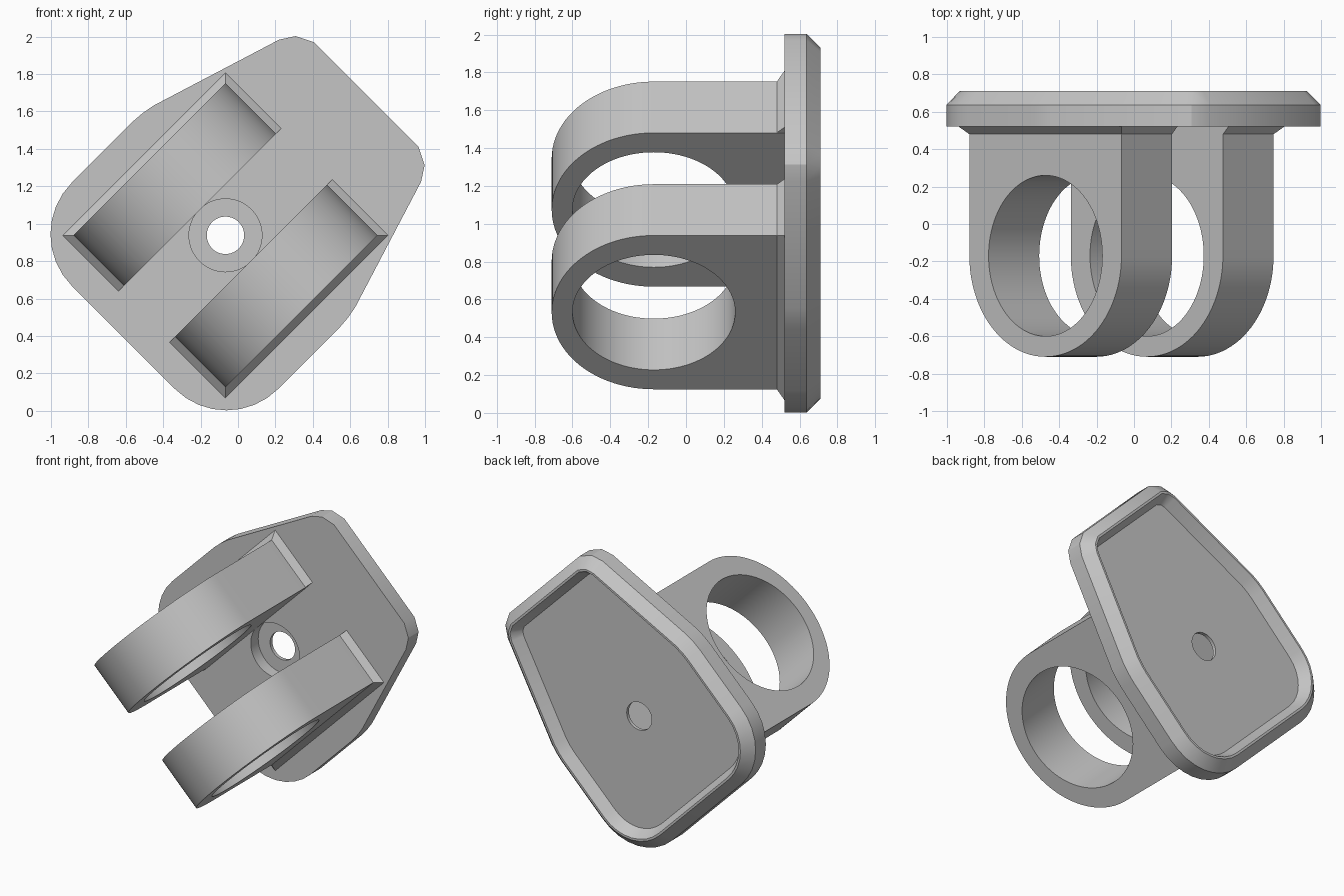
import bpy, bmesh, math
from mathutils import Vector

cube = bpy.data.objects.get("Cube")
if cube:
    bpy.data.objects.remove(cube, do_unlink=True)

grey = bpy.data.materials.new("plain grey")
grey.use_nodes = True
colour = (0.56, 0.56, 0.56, 1)
grey.diffuse_color = colour
grey.node_tree.nodes["Principled BSDF"].inputs["Base Color"].default_value = colour


def place(u, v, y):
    """Bracket axes (u along, v across), turned 45 degrees about y."""
    s = math.sqrt(0.5)
    return Vector((-0.067 + (u - v) * s, y, 0.938 + (u + v) * s))


def loft(name, rings):
    """Skin matching rings of (u, v, y) points and cap both ends."""
    bm = bmesh.new()
    loops = [[bm.verts.new(place(*p)) for p in ring] for ring in rings]
    n = len(loops[0])
    for a, b in zip(loops, loops[1:]):
        for i in range(n):
            j = (i + 1) % n
            bm.faces.new((a[i], a[j], b[j], b[i]))
    bm.faces.new(loops[0])
    bm.faces.new(loops[-1])
    bmesh.ops.recalc_face_normals(bm, faces=bm.faces)
    mesh = bpy.data.meshes.new(name)
    bm.to_mesh(mesh)
    bm.free()
    mesh.materials.append(grey)
    ob = bpy.data.objects.new(name, mesh)
    bpy.context.collection.objects.link(ob)
    return ob


def select(ob):
    bpy.ops.object.select_all(action='DESELECT')
    ob.select_set(True)
    bpy.context.view_layer.objects.active = ob


def cut(ob, cutter):
    cutter.hide_render = True
    mod = ob.modifiers.new("hole", 'BOOLEAN')
    mod.operation = 'DIFFERENCE'
    mod.solver = 'EXACT'
    mod.object = cutter
    select(ob)
    bpy.ops.object.modifier_apply(modifier=mod.name)
    bpy.data.objects.remove(cutter, do_unlink=True)


def circle(r, n=64):
    return [(r * math.cos(k * math.tau / n), r * math.sin(k * math.tau / n)) for k in range(n)]


def inset(pts, d):
    """Move every side of a convex counter-clockwise outline inward by d."""
    out = []
    for i, p in enumerate(pts):
        p = Vector(p)
        e1 = (p - Vector(pts[i - 1])).normalized()
        e2 = (Vector(pts[(i + 1) % len(pts)]) - p).normalized()
        n1, n2 = Vector((-e1.y, e1.x)), Vector((-e2.y, e2.x))
        out.append(tuple(p + (n1 + n2) * (d / (1 + n1.dot(n2)))))
    return out


# Plate outline: tapered end, full sides and large rounded corners
half = [(1.064, 0.396), (1.018, 0.488), (0.942, 0.537), (0.22, 0.762), (0.15, 0.775), (0.085, 0.78)]
for k in range(9):
    a = math.pi / 2 + k * math.pi / 16
    half.append((-0.382 + 0.39 * math.cos(a), 0.39 + 0.39 * math.sin(a)))
outline = half + [(u, -v) for u, v in reversed(half)]

# Plate with chamfered rim and hollow back
steps = [(0, 0.52), (0, 0.637), (0.07, 0.71), (0.085, 0.71), (0.13, 0.63)]
plate = loft("back_plate", [[(u, v, y) for u, v in inset(outline, d)] for d, y in steps])

# Screw hole with a counterbore in the front
for r, y0, y1 in ((0.195, 0.4, 0.605), (0.1, 0.4, 0.8)):
    cut(plate, loft("screw_cutter", [[(u, v, y) for u, v in circle(r)] for y in (y0, y1)]))
parts = [plate]

# Arm profile: straight sides with a round end
W, CY, RY = 0.575, -0.17, 0.54
profile = [(W, 0.53)]
profile += [(W * math.cos(k * math.pi / 48), CY - RY * math.sin(k * math.pi / 48)) for k in range(49)]
profile += [(-W, 0.53)]

for side, name in ((1, "upper"), (-1, "lower")):
    # Arm with a large round eye
    arm = loft(name + "_arm", [[(u, side * v, y) for u, y in profile] for v in (0.192, W)])
    eye = [[(u, side * v, CY + y) for u, y in circle(0.43, 96)] for v in (0.1, 0.7)]
    cut(arm, loft("eye_cutter", eye))
    # Flared foot where the arm meets the plate
    rings = []
    for grow, y in ((0, 0.48), (0.041, 0.521), (0.041, 0.53)):
        w = W + grow
        rings.append([(u, side * v, y) for u, v in ((w, 0.193), (w, w), (-w, w), (-w, 0.193))])
    foot = loft(name + "_foot", rings)
    parts += [arm, foot]

for ob in parts:
    select(ob)
    bpy.ops.object.shade_smooth_by_angle(angle=math.radians(28))
